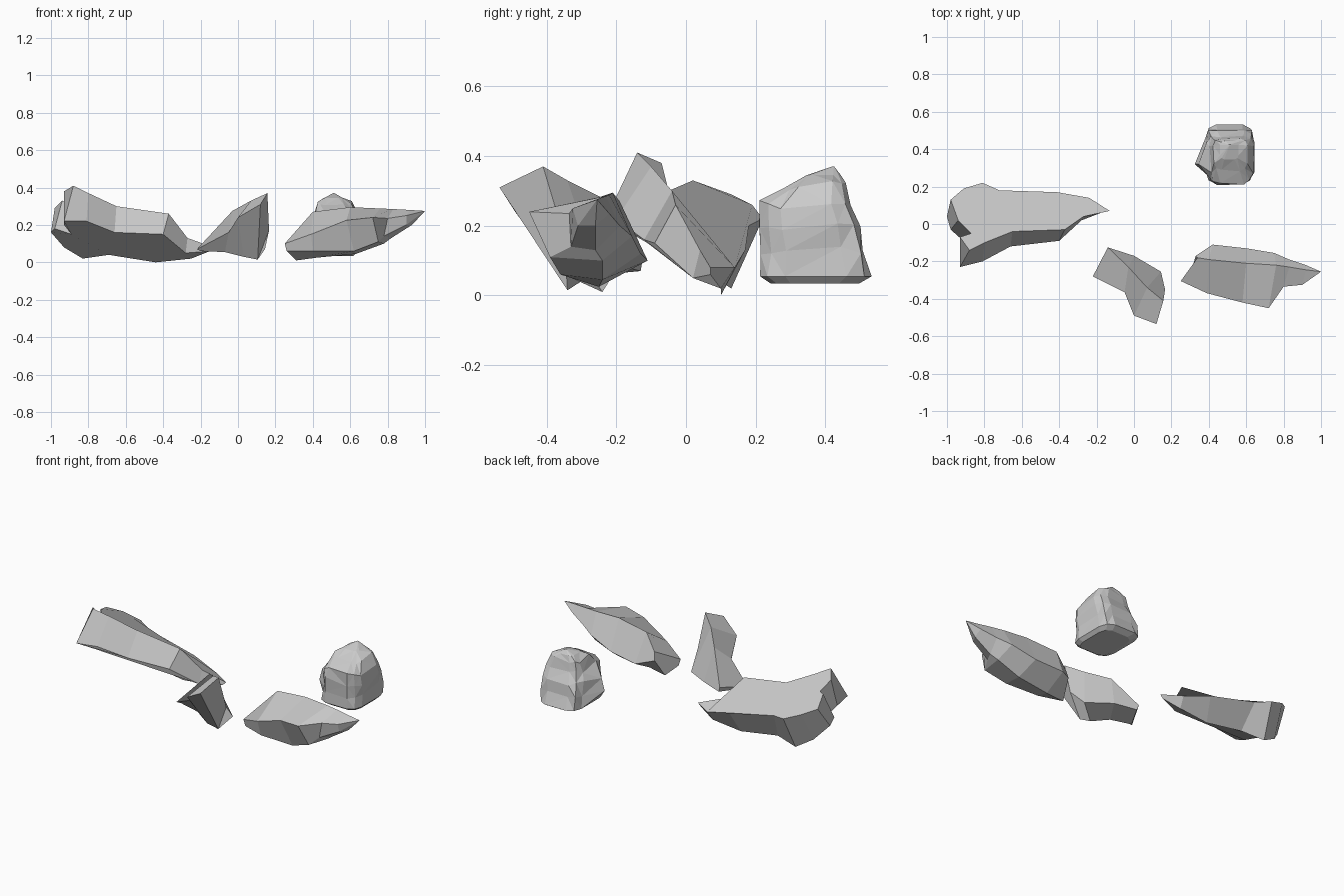
import bpy, bmesh, math, random

random.seed(11)


def loft(name, rings, triangulate=False):
    """Skin a list of equal-length rings, cap both ends, keep faces flat."""
    bm = bmesh.new()
    rows = [[bm.verts.new(p) for p in ring] for ring in rings]
    n = len(rows[0])
    for a, b in zip(rows, rows[1:]):
        for i in range(n):
            j = (i + 1) % n
            bm.faces.new((a[i], a[j], b[j], b[i]))
    bm.faces.new(rows[0][::-1])
    bm.faces.new(rows[-1])
    bmesh.ops.remove_doubles(bm, verts=bm.verts[:], dist=0.0005)
    if triangulate:
        bmesh.ops.triangulate(bm, faces=bm.faces[:])
    bmesh.ops.recalc_face_normals(bm, faces=bm.faces[:])
    me = bpy.data.meshes.new(name)
    bm.to_mesh(me)
    bm.free()
    ob = bpy.data.objects.new(name, me)
    bpy.context.collection.objects.link(ob)
    return ob


# long forked slab: upper outline and its sheared lower outline
upper = [(-.13, .07, .08), (-.24, .14, .08), (-.41, .17, .13), (-.72, .18, .20),
         (-.81, .22, .22), (-.91, .19, .26), (-.98, .13, .29), (-.94, .02, .33),
         (-.87, -.05, .30), (-.93, -.07, .38), (-.88, -.14, .41), (-.80, -.10, .37),
         (-.65, -.04, .30), (-.37, -.03, .26), (-.27, .04, .13)]
lower = [(-.15, .07, .06), (-.25, .10, .02), (-.44, .10, .00), (-.69, .10, .04),
         (-.83, .13, .02), (-.93, .10, .08), (-1.0, .04, .16), (-.98, -.03, .18),
         (-.89, -.11, .15), (-.93, -.13, .20), (-.93, -.23, .22), (-.81, -.20, .22),
         (-.66, -.12, .16), (-.40, -.09, .15), (-.28, .02, .05)]
loft("long_forked_rock", [upper, lower])

# small bent shard: sections run front edge, crest, back edge, base
loft("bent_shard", [
    [(-.22, -.28, .07), (-.14, -.125, .10), (-.13, -.13, .07), (-.20, -.26, .06)],
    [(-.05, -.365, .16), (-.03, -.23, .275), (0, -.17, .08), (-.07, -.29, .055)],
    [(0, -.49, .24), (.07, -.34, .33), (.144, -.255, .07), (.03, -.34, .03)],
    [(.12, -.535, .31), (.157, -.41, .37), (.166, -.35, .17), (.105, -.34, .015)],
])

# pointed boulder: sections run top, back, keel, lower front, upper front
loft("pointed_rock", [
    [(.34, -.18, .17), (.33, -.17, .12), (.31, -.24, .01), (.26, -.30, .06), (.25, -.305, .10)],
    [(.40, -.19, .27), (.42, -.11, .10), (.42, -.25, .025), (.40, -.35, .06), (.39, -.37, .15)],
    [(.60, -.21, .295), (.60, -.13, .12), (.63, -.24, .045), (.62, -.36, .06), (.58, -.42, .225)],
    [(.76, -.22, .288), (.75, -.155, .17), (.78, -.24, .10), (.75, -.39, .11), (.72, -.45, .24)],
    [(.83, -.23, .285), (.83, -.19, .20), (.82, -.26, .13), (.78, -.33, .14), (.80, -.335, .235)],
    [(.92, -.245, .28), (.92, -.22, .235), (.93, -.26, .20), (.90, -.31, .20), (.90, -.325, .25)],
    [(1, -.255, .275)] * 5,
])

# faceted chunk: squarish rings (z, x range, y range) with jitter and a left bulge
levels = [(.035, .42, .62, .24, .50), (.055, .38, .64, .21, .535),
          (.13, .375, .65, .21, .525), (.20, .38, .65, .205, .505),
          (.26, .40, .645, .205, .48), (.315, .42, .61, .28, .462),
          (.345, .46, .56, .345, .445), (.37, .51, .515, .42, .425)]
rings = []
for k, (z, x0, x1, y0, y1) in enumerate(levels):
    ring = []
    amp = .014 if 1 < k < len(levels) - 2 else 0
    for i in range(12):
        a = math.tau * (i + .5) / 12
        c, s = math.cos(a), math.sin(a)
        c = math.copysign(abs(c) ** .45, c)
        s = math.copysign(abs(s) ** .45, s)
        r = 1 - 8 * amp * random.random()
        x = (x0 + x1) / 2 + c * r * (x1 - x0) / 2
        y = (y0 + y1) / 2 + s * r * (y1 - y0) / 2
        if i == 6 and k in (2, 3):
            x, y = .325 + .02 * (k - 2), .32
        ring.append((x, y, z + random.uniform(-amp, amp)))
    rings.append(ring)
loft("faceted_chunk", rings, True)
